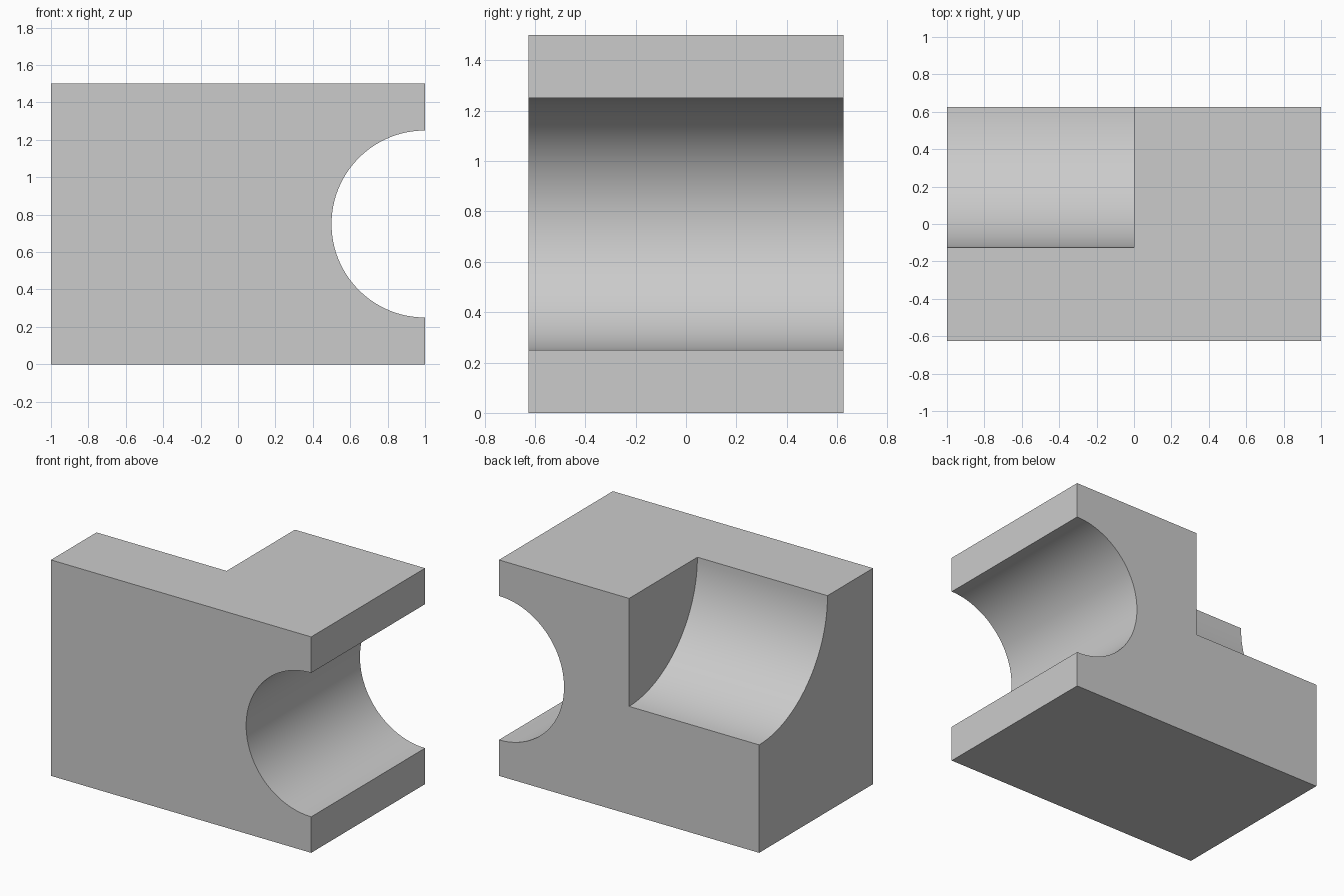
import bpy
import math

cube = bpy.data.objects.get("Cube")
if cube:
    bpy.data.objects.remove(cube, do_unlink=True)

WIDTH, DEPTH, HEIGHT = 2.0, 1.25, 1.5

# Single plain grey
grey = bpy.data.materials.new("plain grey")
grey.use_nodes = True
colour = (0.6, 0.6, 0.6, 1.0)
grey.diffuse_color = colour
grey.node_tree.nodes["Principled BSDF"].inputs["Base Color"].default_value = colour

# Rectangular block
bpy.ops.mesh.primitive_cube_add(size=1, location=(0, 0, HEIGHT / 2))
block = bpy.context.object
block.name = "notched_block"
block.scale = (WIDTH, DEPTH, HEIGHT)
bpy.ops.object.transform_apply(location=True, rotation=False, scale=True)
block.data.materials.append(grey)


def cut_cylinder(name, radius, length, centre, rotation):
    """Subtract a horizontal cylinder from the block."""
    bpy.ops.mesh.primitive_cylinder_add(vertices=128, radius=radius, depth=length,
                                        location=centre, rotation=rotation)
    cutter = bpy.context.object
    cutter.name = name
    cutter.data.materials.append(grey)
    cutter.hide_render = True
    bpy.context.view_layer.objects.active = block
    cut = block.modifiers.new(name, 'BOOLEAN')
    cut.operation = 'DIFFERENCE'
    cut.solver = 'EXACT'
    cut.object = cutter
    bpy.ops.object.modifier_apply(modifier=cut.name)
    bpy.data.objects.remove(cutter, do_unlink=True)


# Half-round channel through the left end
cut_cylinder("side_channel", 0.5, DEPTH + 0.5, (WIDTH / 2, 0, HEIGHT / 2),
             (math.pi / 2, 0, 0))

# Quarter-round cove in the top rear edge, right half only
cut_cylinder("rear_cove", 0.75, 2.0, (-1.0, DEPTH / 2, HEIGHT),
             (0, math.pi / 2, 0))

# Smooth curved walls, crisp edges
bpy.ops.object.select_all(action='DESELECT')
block.select_set(True)
bpy.context.view_layer.objects.active = block
bpy.ops.object.shade_smooth_by_angle(angle=math.radians(30))
